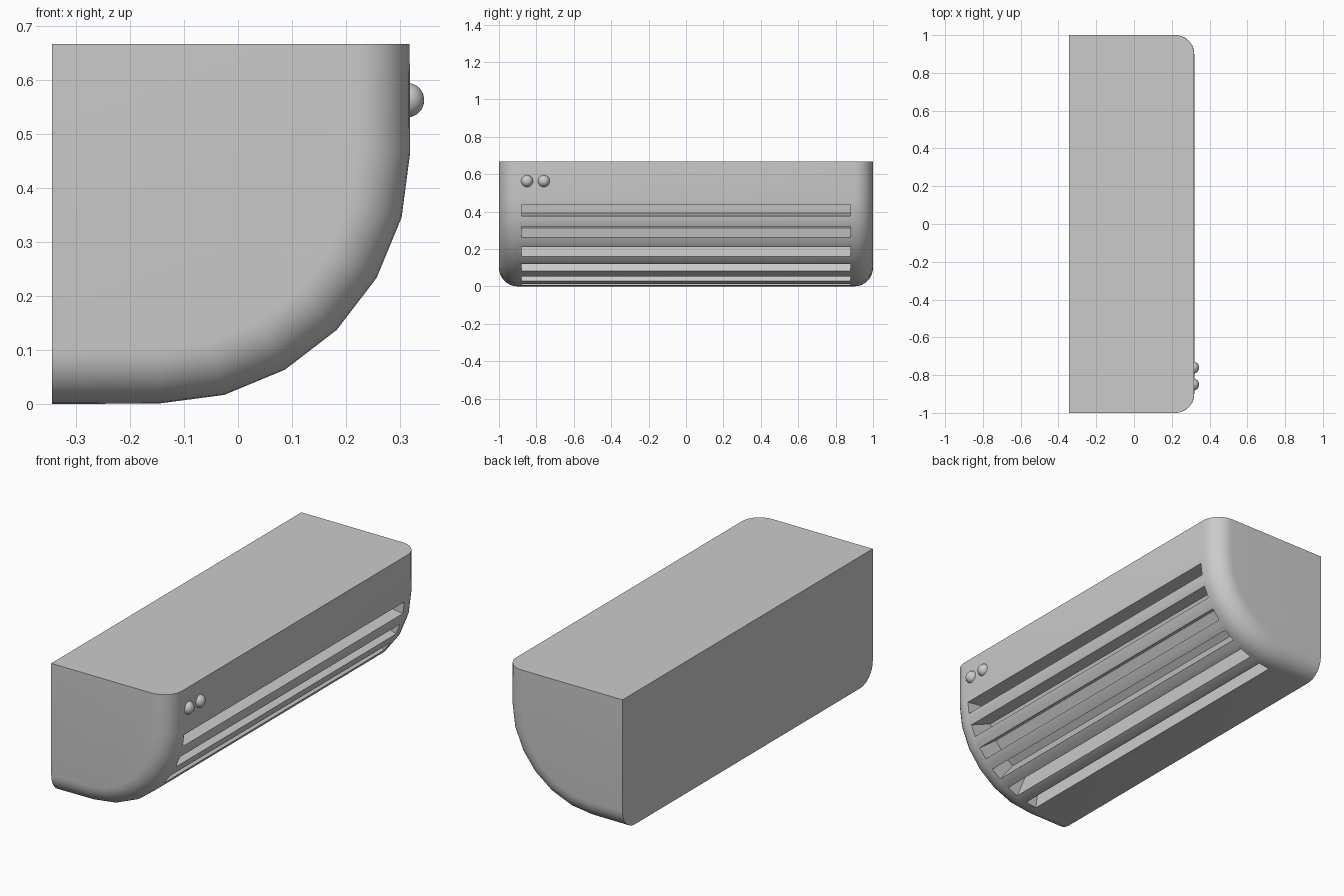
import bpy, bmesh
from math import sin, cos, pi

if "Cube" in bpy.data.objects:
    bpy.data.objects.remove(bpy.data.objects["Cube"])

BACK, FRONT, TOP = -0.345, 0.318, 0.667
CX, CZ, R = -0.146, 0.466, 0.465     # centre and radius of the curved front
ROUND, STEPS = 0.10, 8               # rounding of the two ends
SLOT_Y, SLOT_DEPTH = 0.88, 0.13


def profile(d):
    """Side outline, moved inwards by d along the bottom and front only."""
    pts = [(BACK, TOP), (BACK, d)]
    for i in range(7):
        a = i * pi / 12
        pts.append((CX + (R - d) * sin(a), CZ - (R - d) * cos(a)))
    pts.append((FRONT - d, TOP))
    return pts


def finish(name, bm):
    mesh = bpy.data.meshes.new(name)
    bm.to_mesh(mesh)
    bm.free()
    ob = bpy.data.objects.new(name, mesh)
    bpy.context.collection.objects.link(ob)
    bpy.ops.object.select_all(action='DESELECT')
    ob.select_set(True)
    bpy.context.view_layer.objects.active = ob
    bpy.ops.object.shade_smooth_by_angle()
    return ob


# Housing: outlines lofted along y, with rounded ends
half = []
for k in range(STEPS + 1):
    a = k / STEPS * pi / 2
    half.append((1 - ROUND + ROUND * cos(a), ROUND * (1 - sin(a))))
stations = [(-y, d) for y, d in half] + [(y, d) for y, d in reversed(half)]

bm = bmesh.new()
rings = [[bm.verts.new((x, y, z)) for x, z in profile(d)] for y, d in stations]
facets = []
for s, (r0, r1) in enumerate(zip(rings, rings[1:])):
    n = len(r0)
    for i in range(n):
        j = (i + 1) % n
        f = bm.faces.new((r0[i], r0[j], r1[j], r1[i]))
        if s == STEPS and 2 <= i <= 7:
            facets.append(f)
bm.faces.new(rings[0])
bm.faces.new(rings[-1])
bmesh.ops.recalc_face_normals(bm, faces=bm.faces[:])

# Air slots: one sunk into each facet of the curve
bmesh.ops.inset_individual(bm, faces=facets, thickness=0.03, use_even_offset=True)
for f in facets:
    for v in f.verts:
        v.co.y = SLOT_Y if v.co.y > 0 else -SLOT_Y
bm.normal_update()
for f in bmesh.ops.extrude_discrete_faces(bm, faces=facets)["faces"]:
    # Rebuild the slot walls between the rim and the sunk floor
    f.normal_update()
    rim = [v.co.copy() for v in f.verts]
    bmesh.ops.translate(bm, verts=f.verts[:], vec=-f.normal * SLOT_DEPTH)
bmesh.ops.remove_doubles(bm, verts=bm.verts[:], dist=1e-5)
finish("housing", bm)

# Two round buttons
for i, y in enumerate((-0.85, -0.76)):
    bm = bmesh.new()
    bmesh.ops.create_uvsphere(bm, u_segments=32, v_segments=16, radius=0.032)
    finish(f"button_{i + 1}", bm).location = (0.313, y, 0.563)
